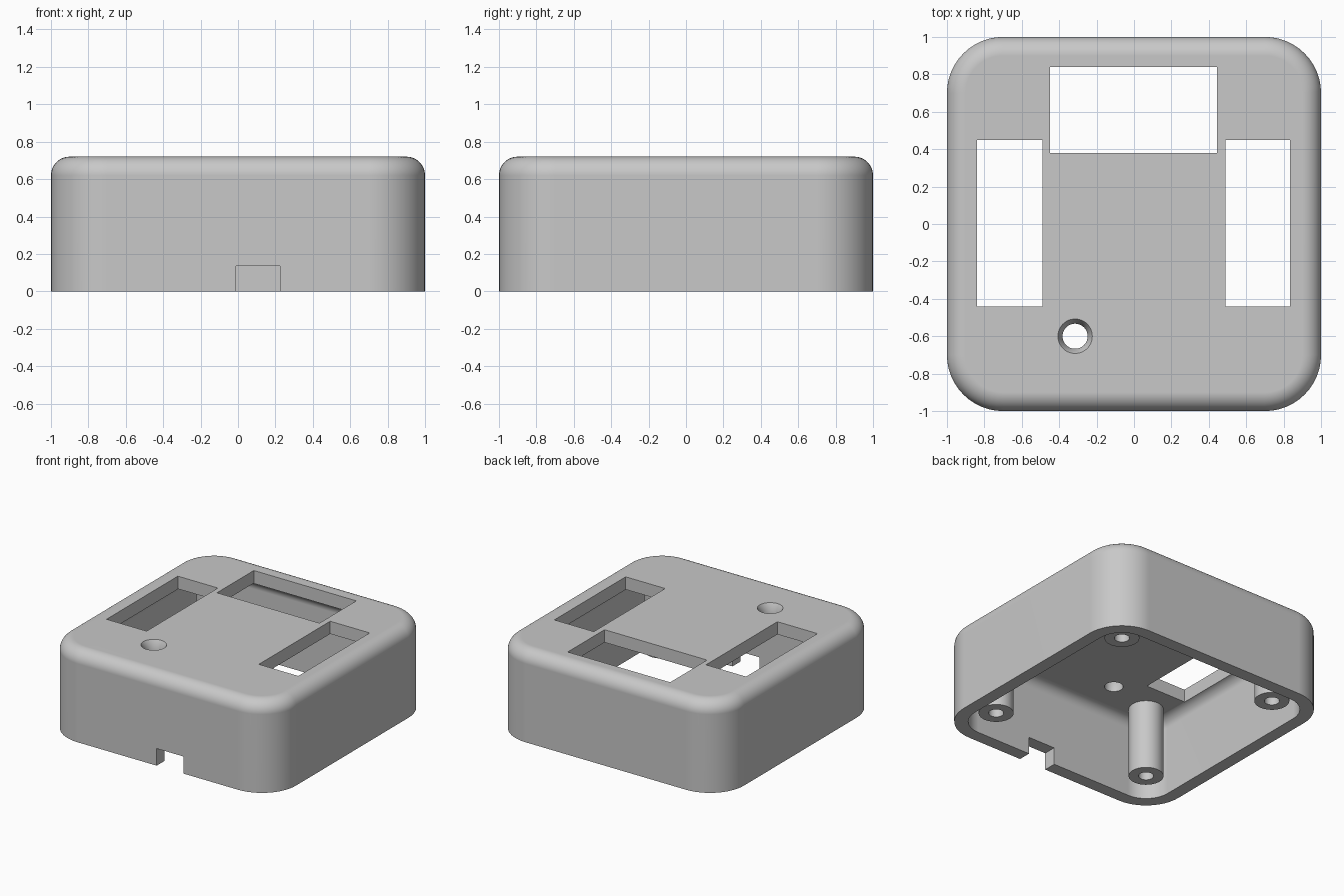
import bpy, bmesh
from math import sin, cos, pi, radians

if "Cube" in bpy.data.objects:
    bpy.data.objects.remove(bpy.data.objects["Cube"], do_unlink=True)

WALL, HEIGHT, CORNER, FILLET = 0.10, 0.72, 0.30, 0.10
ARC = 12

grey = bpy.data.materials.new("light grey plastic")
grey.use_nodes = True
grey.diffuse_color = (0.58, 0.58, 0.58, 1)
grey.node_tree.nodes["Principled BSDF"].inputs["Base Color"].default_value = grey.diffuse_color


def ring(half, radius, z, cx=0, cy=0):
    """Rounded square outline; a circle when half equals radius."""
    points = []
    for q, (sx, sy) in enumerate([(1, 1), (-1, 1), (-1, -1), (1, -1)]):
        for i in range(ARC + 1):
            a = (q + i / ARC) * pi / 2
            points.append((cx + sx * (half - radius) + radius * cos(a),
                           cy + sy * (half - radius) + radius * sin(a), z))
    return points


def loft(name, rings):
    """Skin stacked outlines and cap both ends."""
    bm = bmesh.new()
    loops = [[bm.verts.new(p) for p in r] for r in rings]
    for low, high in zip(loops, loops[1:]):
        for i in range(len(low)):
            j = (i + 1) % len(low)
            bm.faces.new((low[i], low[j], high[j], high[i]))
    bm.faces.new(loops[0])
    bm.faces.new(loops[-1])
    bmesh.ops.remove_doubles(bm, verts=bm.verts, dist=1e-5)
    bmesh.ops.recalc_face_normals(bm, faces=bm.faces)
    mesh = bpy.data.meshes.new(name)
    bm.to_mesh(mesh)
    bm.free()
    mesh.materials.append(grey)
    obj = bpy.data.objects.new(name, mesh)
    bpy.context.collection.objects.link(obj)
    return obj


def rounded_block(name, half, radius, bottom, top, fillet):
    """Block with rounded upright corners and a filleted top edge."""
    rings = [ring(half, radius, bottom)]
    for i in range(ARC + 1):
        a = i / ARC * pi / 2
        inset = fillet * (1 - cos(a))
        rings.append(ring(half - inset, radius - inset, top - fillet + fillet * sin(a)))
    return loft(name, rings)


def box(name, x0, x1, y0, y1, z0, z1):
    outline = [(x0, y0), (x1, y0), (x1, y1), (x0, y1)]
    return loft(name, [[(x, y, z) for x, y in outline] for z in (z0, z1)])


def activate(obj):
    bpy.ops.object.select_all(action='DESELECT')
    obj.select_set(True)
    bpy.context.view_layer.objects.active = obj


def cut(target, cutter):
    cutter.hide_render = True
    mod = target.modifiers.new("cut", 'BOOLEAN')
    mod.operation, mod.solver, mod.object = 'DIFFERENCE', 'EXACT', cutter
    activate(target)
    bpy.ops.object.modifier_apply(modifier=mod.name)
    bpy.data.objects.remove(cutter, do_unlink=True)


def smooth(obj):
    activate(obj)
    bpy.ops.object.shade_smooth_by_angle(angle=radians(30))
    mod = obj.modifiers.new("flat face normals", 'WEIGHTED_NORMAL')
    mod.keep_sharp = True


# Case shell, open underneath
case = rounded_block("case_shell", 1, CORNER, 0, HEIGHT, FILLET)
cut(case, rounded_block("cavity", 1 - WALL, CORNER - WALL, -0.2, HEIGHT - WALL, 0.08))

# Windows in the top: one at the back, one along each side
cut(case, box("back_window", -0.45, 0.445, 0.38, 0.84, 0.5, 1))
for x0, x1 in ((-0.84, -0.49), (0.49, 0.835)):
    cut(case, box("side_window", x0, x1, -0.44, 0.45, 0.5, 1))

# Countersunk round hole
hole = [(0.067, 0.5), (0.067, HEIGHT - 0.045), (0.092, HEIGHT), (0.092, 0.9)]
cut(case, loft("round_hole", [ring(r, r, z, -0.315, -0.60) for r, z in hole]))

# Cable notch in the lower front edge
cut(case, box("cable_notch", -0.01, 0.225, -1.2, -0.8, -0.2, 0.135))
smooth(case)

# Screw posts with blind holes, hanging from the ceiling
post = [(0.054, 0.5), (0.054, 0.07), (0.125, 0.07), (0.125, 0.66)]
for side, x in (("left", 0.7), ("right", -0.7)):
    for end, y in (("front", -0.7), ("back", 0.7)):
        smooth(loft(f"{end}_{side}_screw_post", [ring(r, r, z, x, y) for r, z in post]))
